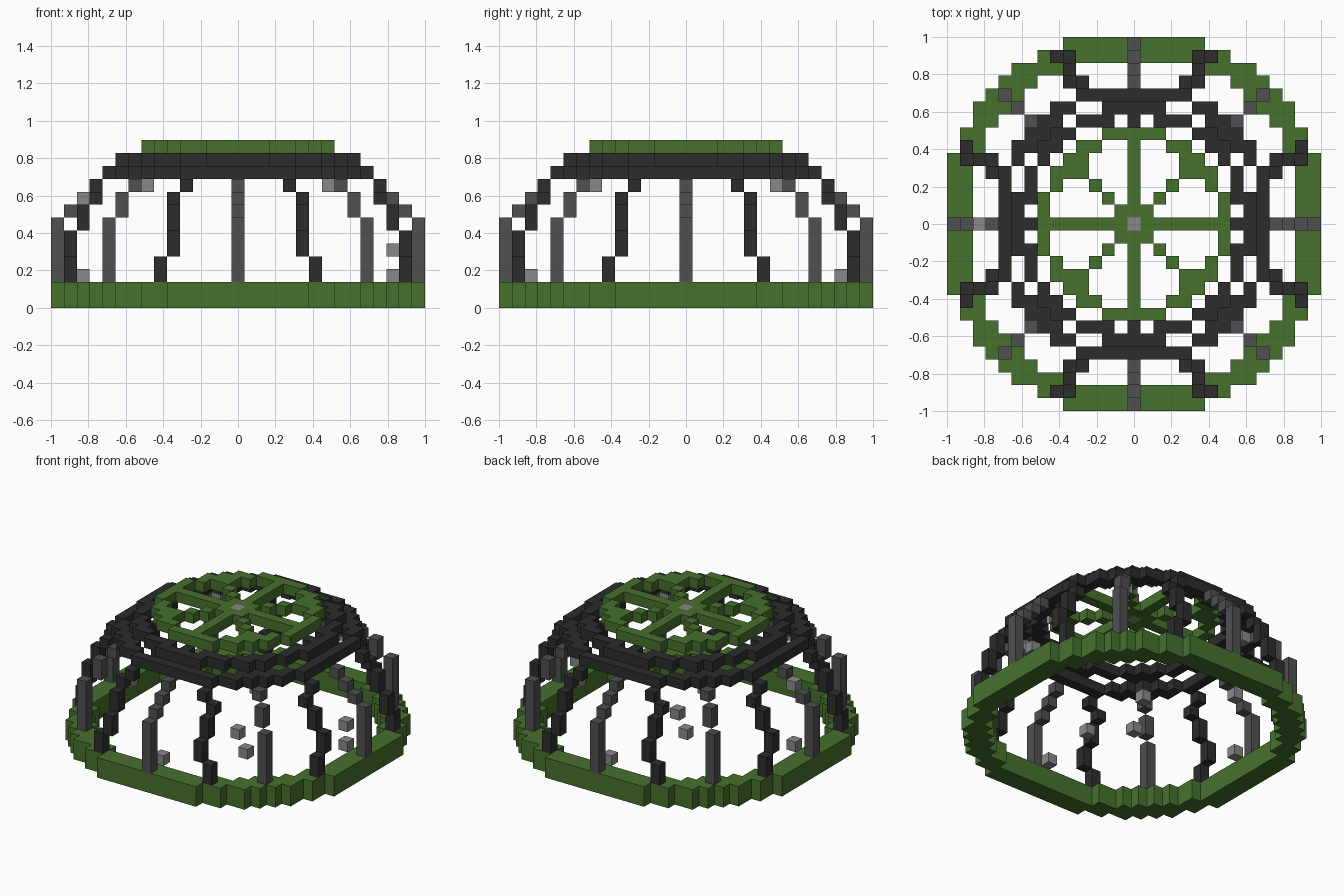
import bpy
import bmesh
from mathutils import Vector

if "Cube" in bpy.data.objects:
    bpy.data.objects.remove(bpy.data.objects["Cube"], do_unlink=True)

UNIT = 2 / 29  # edge of one block


def material(name, colour):
    mat = bpy.data.materials.new(name)
    mat.use_nodes = True
    mat.diffuse_color = (*colour, 1)
    bsdf = mat.node_tree.nodes["Principled BSDF"]
    bsdf.inputs["Base Color"].default_value = (*colour, 1)
    bsdf.inputs["Roughness"].default_value = 0.8
    return mat


GREEN = material("leaf green", (0.062, 0.165, 0.027))
BLACK = material("charcoal", (0.026, 0.026, 0.027))
GREY = material("dark grey", (0.08, 0.08, 0.086))
LIGHT = material("lamp grey", (0.25, 0.25, 0.25))


def blocks(name, cells, mat):
    """Mesh of unit blocks, keeping only faces that border an empty cell."""
    cells = set(cells)
    bm = bmesh.new()
    for cell in cells:
        centre = Vector(cell) + Vector((0, 0, 0.5))
        for axis in range(3):
            for sign in (-1, 1):
                normal = Vector((0, 0, 0))
                normal[axis] = sign
                if tuple(int(c + n) for c, n in zip(cell, normal)) in cells:
                    continue
                u = Vector((0, 0, 0))
                u[(axis + 1) % 3] = 0.5
                v = normal.cross(u)
                mid = centre + normal / 2
                corners = (mid - u - v, mid + u - v, mid + u + v, mid - u + v)
                bm.faces.new([bm.verts.new(c * UNIT) for c in corners])
    bmesh.ops.remove_doubles(bm, verts=bm.verts, dist=UNIT / 100)
    mesh = bpy.data.meshes.new(name)
    bm.to_mesh(mesh)
    bm.free()
    mesh.materials.append(mat)
    obj = bpy.data.objects.new(name, mesh)
    bpy.context.collection.objects.link(obj)
    return obj


def ring(low, high, z):
    """Cells of one layer whose squared radius lies between two limits."""
    span = range(-14, 15)
    return {(x, y, z) for x in span for y in span if low <= x * x + y * y <= high}


def around(x, y, z):
    """All mirrored and swapped copies of a cell."""
    return {(a * i, b * j, z) for a, b in ((x, y), (y, x))
            for i in (-1, 1) for j in (-1, 1)}


def ribs(steps):
    """Columns of blocks: x, y, first layer, last layer."""
    cells = set()
    for x, y, first, last in steps:
        for z in range(first, last + 1):
            cells |= around(x, y, z)
    return cells


# Base ring, two blocks high
base = {c for z in (0, 1) for c in ring(169, 228, z)
        if max(abs(c[0]), abs(c[1])) >= 13 or c[0] ** 2 + c[1] ** 2 >= 175}
blocks("base_ring", base, GREEN)

# Lamps: wall lamps, corner lamps, floor lamps and the crown centre
lamps = around(12, 0, 2) | around(7, 7, 9)
lamps |= {(12, 0, 4), (-12, 0, 8), (0, 0, 0), (3, -3, 0), (0, 0, 12)}
blocks("lamps", lamps, LIGHT)

# Grey ribs on the axes and on the diagonals
axis_ribs = ribs([(14, 0, 2, 6), (13, 0, 7, 7), (12, 0, 8, 8), (11, 0, 9, 9)])
blocks("axis_ribs", axis_ribs - lamps, GREY)
blocks("diagonal_ribs", ribs([(10, 10, 2, 6), (9, 9, 7, 8), (8, 8, 9, 9)]), GREY)

# Charcoal ribs between them
blocks("side_ribs", ribs([(13, 6, 2, 3), (13, 5, 4, 5), (12, 5, 6, 7),
                          (11, 5, 8, 8), (11, 4, 9, 9)]), BLACK)

# Two stepped roof rings
blocks("lower_roof_ring", ring(98, 118, 10), BLACK)
blocks("upper_roof_ring", ring(66, 87, 11) | around(8, 0, 11), BLACK)

# Crown wheel with eight spokes
crown = ring(41, 53, 12) | ring(0, 2, 12)
for i in range(1, 7):
    crown |= around(i, 0, 12)
    if i < 6:
        crown |= around(i, i, 12)
blocks("crown_wheel", crown - lamps, GREEN)
